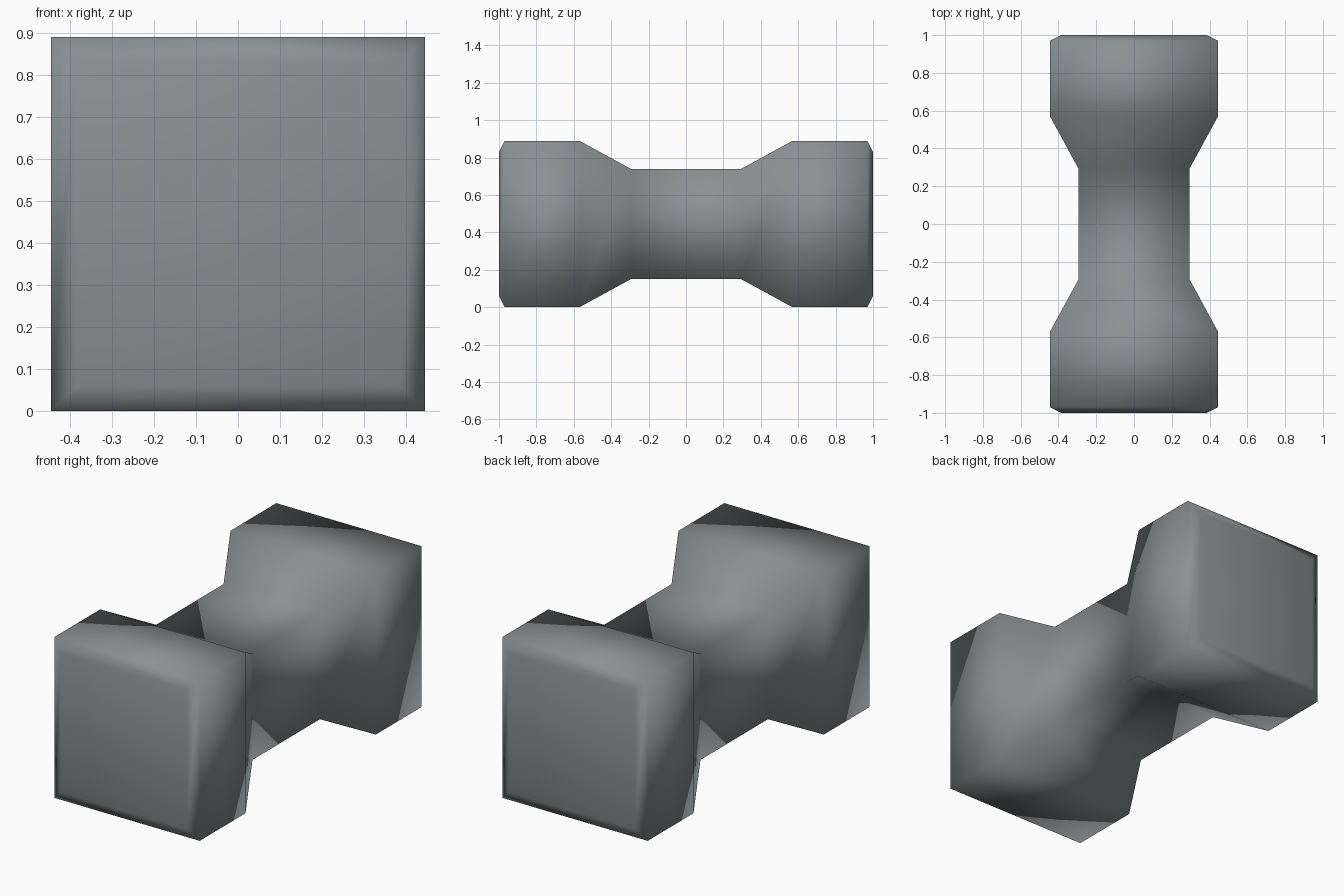
import bpy, bmesh

if "Cube" in bpy.data.objects:
    bpy.data.objects.remove(bpy.data.objects["Cube"])

mat = bpy.data.materials.new("slate grey")
mat.diffuse_color = (0.25, 0.285, 0.29, 1)
mat.use_nodes = True
mat.node_tree.nodes["Principled BSDF"].inputs["Base Color"].default_value = mat.diffuse_color

# Square rings along y: (position, half width)
half = [(-1.0, 0.385), (-0.97, 0.445), (-0.57, 0.445), (-0.295, 0.295)]
profile = half + [(-y, r) for y, r in reversed(half)]
CENTRE_Z = 0.445

bm = bmesh.new()
rings = []
for y, r in profile:
    rings.append([bm.verts.new((sx * r, y, CENTRE_Z + sz * r))
                  for sx, sz in ((-1, -1), (1, -1), (1, 1), (-1, 1))])

# Side walls between neighbouring rings, then the two end caps
for a, b in zip(rings, rings[1:]):
    for i in range(4):
        j = (i + 1) % 4
        bm.faces.new((a[i], a[j], b[j], b[i]))
bm.faces.new(rings[0])
bm.faces.new(rings[-1])
bmesh.ops.recalc_face_normals(bm, faces=bm.faces)

# Smooth shading runs over every edge of the bar
for f in bm.faces:
    f.smooth = True

mesh = bpy.data.meshes.new("dumbbell_bar")
bm.to_mesh(mesh)
bm.free()
mesh.materials.append(mat)
bar = bpy.data.objects.new("dumbbell_bar", mesh)
bpy.context.collection.objects.link(bar)
